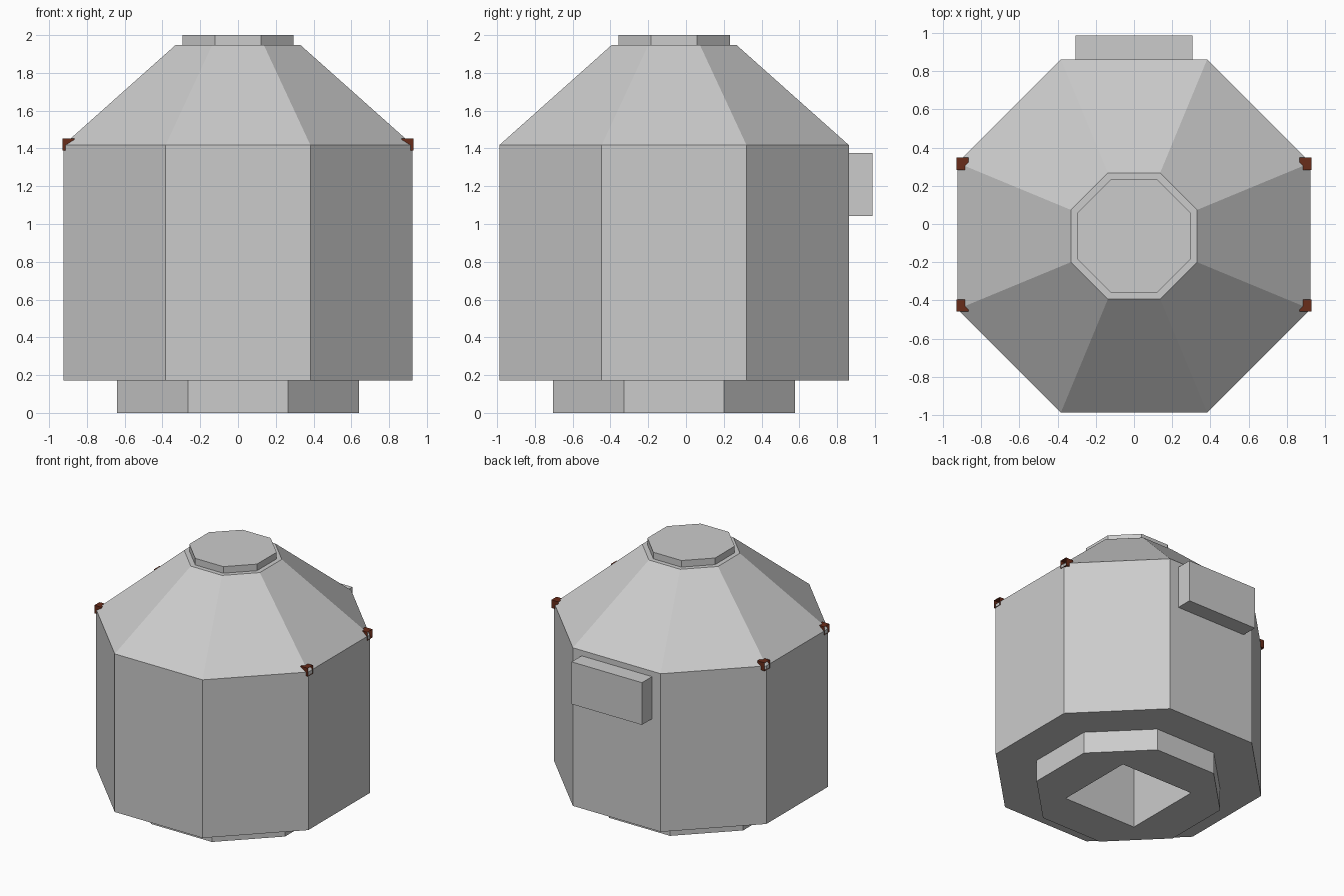
import bpy, bmesh, math
from mathutils import Matrix

if "Cube" in bpy.data.objects:
    bpy.data.objects.remove(bpy.data.objects["Cube"])

CY = -0.063  # centre of the octagonal tank


def finish(name, bm, mat=None):
    bmesh.ops.recalc_face_normals(bm, faces=bm.faces)
    mesh = bpy.data.meshes.new(name)
    bm.to_mesh(mesh)
    bm.free()
    obj = bpy.data.objects.new(name, mesh)
    bpy.context.collection.objects.link(obj)
    if mat:
        mesh.materials.append(mat)
    return obj


def box(name, lo, hi, mat=None, open_x=False):
    bm = bmesh.new()
    size = [b - a for a, b in zip(lo, hi)]
    mid = [(a + b) / 2 for a, b in zip(lo, hi)]
    bmesh.ops.create_cube(bm, size=1, matrix=Matrix.Translation(mid) @ Matrix.Diagonal((*size, 1)))
    if open_x:
        bm.normal_update()
        ends = [f for f in bm.faces if abs(f.normal.x) > 0.9]
        bmesh.ops.delete(bm, geom=ends, context='FACES_ONLY')
    return finish(name, bm, mat)


def octagon_shell(name, profile):
    """Stack of eight-sided rings given as (flat-to-centre distance, z)."""
    bm = bmesh.new()
    rings = []
    for apothem, z in profile:
        r = apothem / math.cos(math.pi / 8)
        angles = [math.pi / 8 + i * math.pi / 4 for i in range(8)]
        rings.append([bm.verts.new((r * math.cos(a), CY + r * math.sin(a), z)) for a in angles])
    for low, high in zip(rings, rings[1:]):
        for i in range(8):
            j = (i + 1) % 8
            bm.faces.new((low[i], low[j], high[j], high[i]))
    bm.faces.new(rings[0][::-1])
    bm.faces.new(rings[-1])
    return finish(name, bm)


# Tank: foot, wall, sloped roof and lid
tank = octagon_shell("tank", [(0.64, 0), (0.64, 0.172), (0.925, 0.172), (0.925, 1.418),
                              (0.33, 1.948), (0.295, 1.948), (0.295, 2.0)])

# Square socket in the underside
cutter = box("socket_cutter", (-0.32, CY - 0.32, -0.2), (0.32, CY + 0.32, 0.7))
cutter.hide_render = True
cut = tank.modifiers.new("socket", 'BOOLEAN')
cut.operation = 'DIFFERENCE'
cut.solver = 'EXACT'
cut.object = cutter
bpy.context.view_layer.objects.active = tank
bpy.ops.object.modifier_apply(modifier=cut.name)
bpy.data.objects.remove(cutter)

# Box on the back wall
box("back_box", (-0.307, 0.84, 1.042), (0.307, 0.987, 1.375))

# Small open brown sleeves on the side eave corners
brown = bpy.data.materials.new("brown")
brown.diffuse_color = (0.14, 0.025, 0.01, 1)
brown.use_nodes = True
brown.node_tree.nodes["Principled BSDF"].inputs["Base Color"].default_value = brown.diffuse_color
h = 0.032
for side, sx in (("left", -1), ("right", 1)):
    for end, y in (("front", -0.427), ("back", 0.316)):
        x = sx * 0.898
        box(f"eave_sleeve_{end}_{side}", (x - h, y - h, 1.421 - h), (x + h, y + h, 1.421 + h),
            brown, open_x=True)
